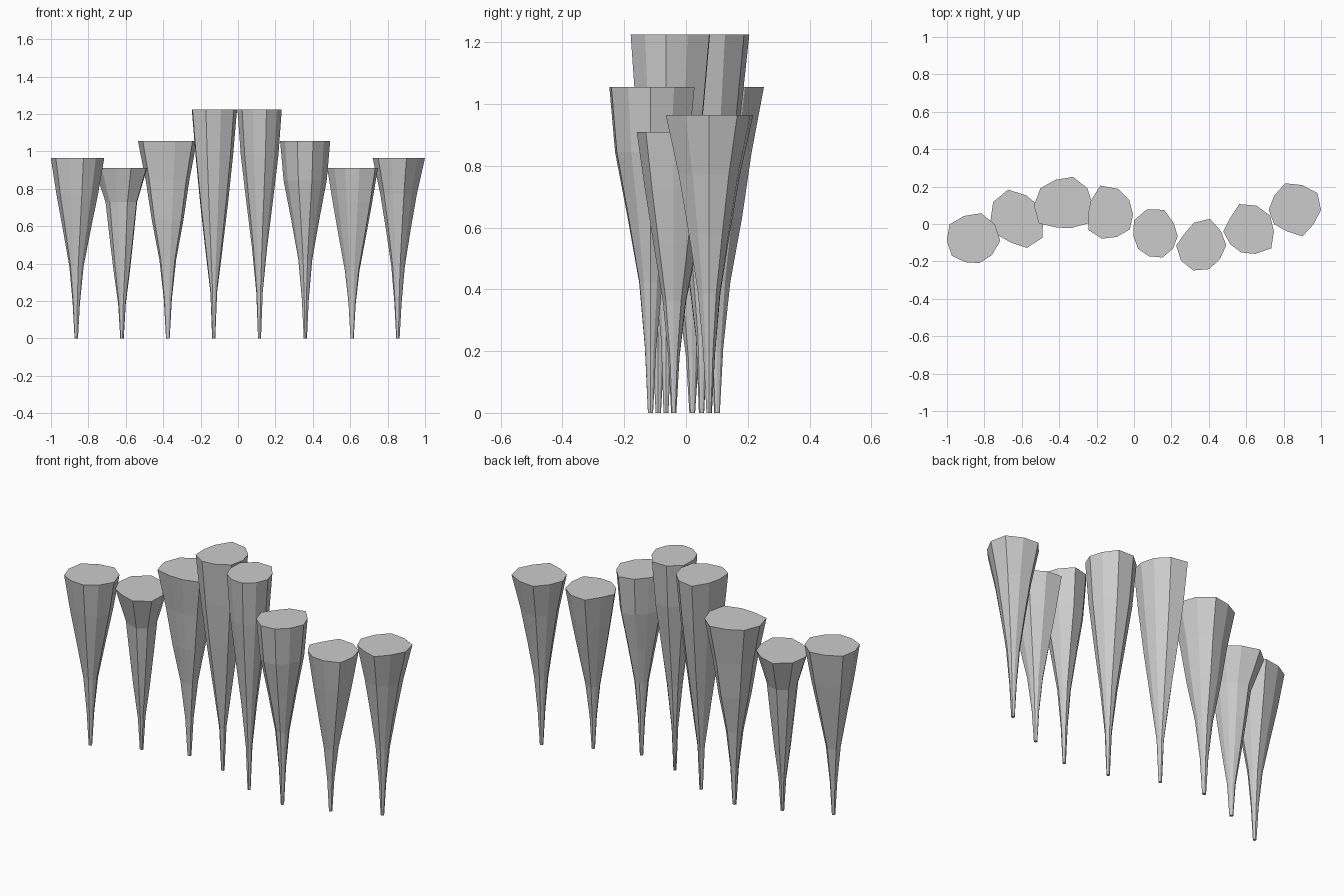
import bpy
import bmesh
from math import cos, sin, tau

# Each stalk: (foot x, foot y, height), ring scales at 40/60/80 % height,
# and the crown radii in hundredths, counter-clockwise from +x
STALKS = [
    ((-.865, -.09, .965), (.27, .52, .78), (15, 15, 15.5, 14, 15, 13.6, 13.5, 12, 12.5, 13)),
    ((-.62, .02, .91), (.31, .46, .60), (13.4, 13.5, 14, 17.2, 16.5, 14.7, 13.5, 12.5, 15.5, 16)),
    ((-.375, .10, 1.055), (.29, .54, .74), (15.5, 15.5, 16, 14.3, 15.5, 16, 16.5, 12.5, 12.8, 16.3)),
    ((-.13, .05, 1.225), (.38, .62, .83), (12.5, 13, 14.5, 16.3, 12.5, 11.7, 14, 13.5, 12.5, 13.3)),
    ((.115, -.065, 1.225), (.34, .60, .85), (11.9, 12, 14.8, 15, 14.3, 11.8, 11.5, 11.3, 12, 11.5)),
    ((.36, -.115, 1.055), (.28, .56, .86), (13.3, 13, 15, 12.8, 11, 13.5, 13.5, 14, 13.3, 12.3)),
    ((.61, -.04, .91), (.29, .54, .78), (13.8, 14.5, 14.5, 15.4, 12, 13.3, 11.7, 11.8, 12.6, 15.3)),
    ((.855, .075, .965), (.26, .47, .70), (14.5, 15.5, 14, 15, 13, 13.5, 13, 12, 14.8, 13)),
]


def make_stalk(name, foot, scales, radii):
    x, y, height = foot
    n = len(radii)
    mean = sum(radii) / n
    bm = bmesh.new()
    rings = []
    for level, s in enumerate((.065, .14, *scales, 1)):
        t = level / 5
        ring = []
        for k, r in enumerate(radii):
            # round at the foot, irregular at the crown
            rad = s * (mean + (r - mean) * min(1, t + .3)) / 100
            a = tau * k / n
            ring.append(bm.verts.new((x + rad * cos(a), y + rad * sin(a), t * height)))
        rings.append(ring)
    for low, high in zip(rings, rings[1:]):
        for k in range(n):
            j = (k + 1) % n
            bm.faces.new((low[k], low[j], high[j], high[k]))
    # flat end caps
    bm.faces.new(rings[0][::-1])
    bm.faces.new(rings[-1])
    mesh = bpy.data.meshes.new(name)
    bm.to_mesh(mesh)
    bm.free()
    bpy.context.collection.objects.link(bpy.data.objects.new(name, mesh))


# Wavy row of tapered stalks
for i, stalk in enumerate(STALKS, 1):
    make_stalk(f"tapered_stalk_{i}", *stalk)
